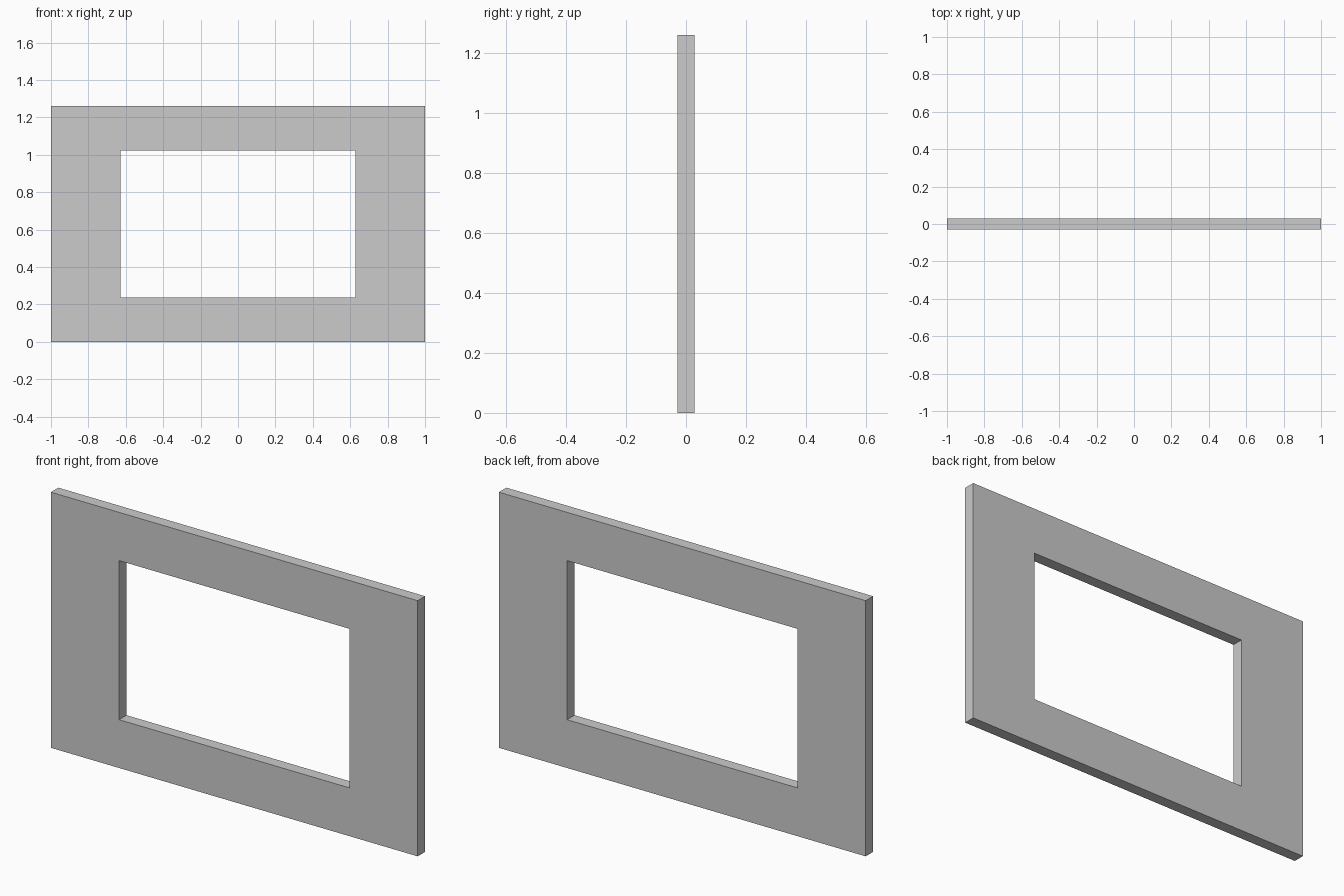
import bpy, bmesh

if "Cube" in bpy.data.objects:
    bpy.data.objects.remove(bpy.data.objects["Cube"])

W, H, T = 2.0, 1.26, 0.058       # outer width, height, thickness
OW, OH = 1.256, 0.784            # opening width, height


def rect(bm, w, h, y):
    return [bm.verts.new((sx * w / 2, y, H / 2 + sz * h / 2))
            for sx, sz in ((-1, -1), (1, -1), (1, 1), (-1, 1))]


# Rectangular frame: four closed loops joined in a ring
bm = bmesh.new()
loops = [rect(bm, W, H, -T / 2), rect(bm, W, H, T / 2),
         rect(bm, OW, OH, T / 2), rect(bm, OW, OH, -T / 2)]
for a, b in zip(loops, loops[1:] + loops[:1]):
    for i in range(4):
        j = (i + 1) % 4
        bm.faces.new((a[i], a[j], b[j], b[i]))
bmesh.ops.recalc_face_normals(bm, faces=bm.faces)

mesh = bpy.data.meshes.new("window_frame")
bm.to_mesh(mesh)
bm.free()
bpy.context.collection.objects.link(bpy.data.objects.new("window_frame", mesh))
